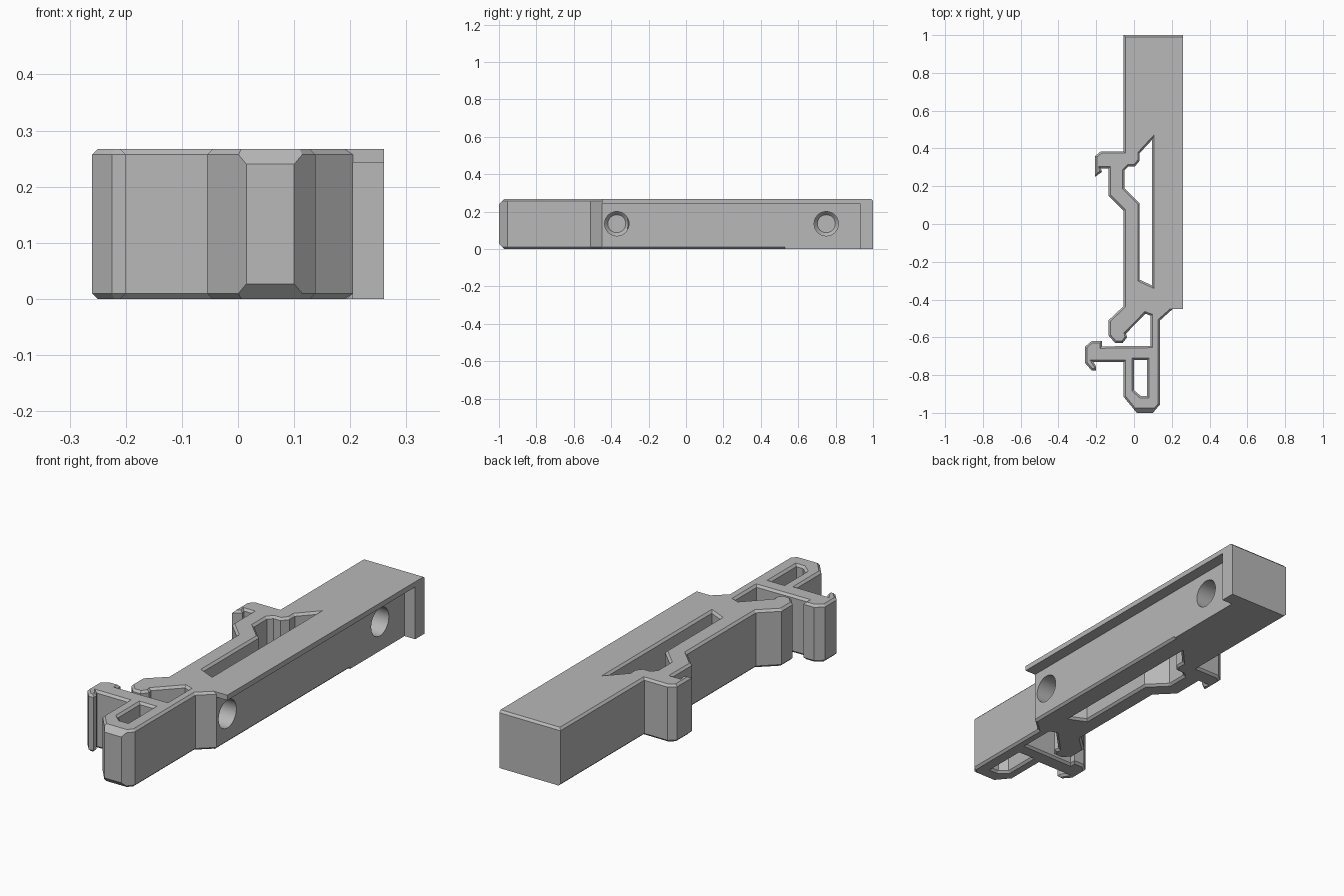
import bpy, bmesh, math
from mathutils import Vector

if "Cube" in bpy.data.objects:
    bpy.data.objects.remove(bpy.data.objects["Cube"])

HEIGHT = 0.267
CHAMFER = 0.01

grey = bpy.data.materials.new("plain_grey")
grey.use_nodes = True
colour = (0.48, 0.48, 0.48, 1)
grey.diffuse_color = colour
grey.node_tree.nodes["Principled BSDF"].inputs["Base Color"].default_value = colour


def inset(points, distances):
    """Move every edge of a counter-clockwise loop inward by its own distance."""
    count = len(points)
    lines = []
    for i in range(count):
        start, end = Vector(points[i]), Vector(points[(i + 1) % count])
        direction = (end - start).normalized()
        normal = Vector((-direction.y, direction.x))
        lines.append((start + normal * distances[i], direction))
    result = []
    for i in range(count):
        (p, d), (q, e) = lines[i - 1], lines[i]
        cross = d.x * e.y - d.y * e.x
        t = ((q.x - p.x) * e.y - (q.y - p.y) * e.x) / cross
        result.append(p + d * t)
    return result


def loft(name, levels):
    """Closed solid through matching loops given as (height, points)."""
    bm = bmesh.new()
    rings = [[bm.verts.new((p[0], p[1], z)) for p in loop] for z, loop in levels]
    for low, high in zip(rings, rings[1:]):
        for i in range(len(low)):
            j = (i + 1) % len(low)
            bm.faces.new((low[i], low[j], high[j], high[i]))
    bm.faces.new(rings[0][::-1])
    bm.faces.new(rings[-1])
    bmesh.ops.recalc_face_normals(bm, faces=bm.faces)
    mesh = bpy.data.meshes.new(name)
    bm.to_mesh(mesh)
    bm.free()
    mesh.materials.append(grey)
    obj = bpy.data.objects.new(name, mesh)
    bpy.context.collection.objects.link(obj)
    return obj


def box(name, low, high):
    (x0, y0, z0), (x1, y1, z1) = low, high
    loop = [(x0, y0), (x1, y0), (x1, y1), (x0, y1)]
    return loft(name, [(z0, loop), (z1, loop)])


def cut(target, cutter):
    bpy.context.view_layer.objects.active = target
    mod = target.modifiers.new("cut", "BOOLEAN")
    mod.operation = "DIFFERENCE"
    mod.solver = "EXACT"
    mod.object = cutter
    bpy.ops.object.modifier_apply(modifier=mod.name)
    bpy.data.objects.remove(cutter)


# Clip outline: rear hook, spring arm, release latch, front hook, nose, mounting bar
outline = [
    (-0.055, 1), (-0.055, 0.385), (-0.175, 0.385), (-0.206, 0.36),
    (-0.206, 0.25), (-0.17, 0.275), (-0.175, 0.295), (-0.135, 0.295),
    (-0.135, 0.15), (-0.055, 0.07), (-0.055, -0.435), (-0.135, -0.51),
    (-0.135, -0.59), (-0.1, -0.63), (-0.06, -0.63), (-0.037, -0.6),
    (-0.042, -0.58), (0.06, -0.475), (0.088, -0.485), (0.088, -0.645),
    (-0.17, -0.648), (-0.17, -0.62), (-0.225, -0.62), (-0.26, -0.65),
    (-0.26, -0.735), (-0.225, -0.775), (-0.2, -0.775), (-0.2, -0.755),
    (-0.215, -0.73), (-0.055, -0.73), (-0.055, -0.915), (0.015, -1),
    (0.1, -1), (0.138, -0.955), (0.138, -0.51), (0.205, -0.45),
    (0.26, -0.45), (0.26, 1),
]
bottom = [CHAMFER] * (len(outline) - 3) + [0, 0, 0]
top = bottom[:-1] + [CHAMFER]
clip = loft("rail_clip_body", [
    (0, inset(outline, bottom)), (CHAMFER, outline),
    (HEIGHT - CHAMFER, outline), (HEIGHT, inset(outline, top)),
])

# Through slots with flared rims
spring_slot = [
    (0.095, -0.325), (0.095, 0.445), (0.03, 0.375), (0.03, 0.335),
    (0.005, 0.305), (-0.03, 0.305), (-0.05, 0.285), (-0.05, 0.19),
    (0.03, 0.11), (0.03, -0.295),
]
nose_slot = [(0, -0.72), (0, -0.88), (0.035, -0.91), (0.07, -0.91), (0.07, -0.72)]
for slot in (spring_slot, nose_slot):
    flare = inset(slot, [-2 * CHAMFER] * len(slot))
    cut(clip, loft("slot_cutter", [
        (-CHAMFER, flare), (CHAMFER, slot),
        (HEIGHT - CHAMFER, slot), (HEIGHT + CHAMFER, flare),
    ]))

# Recess in the mounting side, leaving a top lip and an end lip
cut(clip, box("recess_cutter", (0.205, -0.6, -0.1), (0.4, 0.93, 0.243)))


def bevel_cutter(low, high, location, axis):
    cutter = box("bevel_cutter", low, high)
    cutter.rotation_euler[axis] = math.radians(45)
    cutter.location = location
    bpy.context.view_layer.update()
    return cutter


# Chamfer along the lower mounting edge
s = CHAMFER / math.sqrt(2)
cut(clip, bevel_cutter((-s, -0.45, -s), (s, 0.53, s), (0.205, 0, 0), 1))

# Deeper chamfers on the nose tip
s = 0.027 / math.sqrt(2)
for z in (0, HEIGHT):
    cut(clip, bevel_cutter((-0.2, -s, -s), (0.2, s, s), (0.06, -1, z), 0))

# Blind screw holes with tapered ends
def circle(radius, sides=32):
    angles = [math.tau * i / sides for i in range(sides)]
    return [(radius * math.cos(a), radius * math.sin(a)) for a in angles]


for y in (-0.37, 0.75):
    hole = loft("hole_cutter", [(0.05, circle(0.048)), (0.07, circle(0.065)), (0.23, circle(0.065))])
    hole.rotation_euler.y = math.radians(90)
    hole.location = (0, y, 0.135)
    bpy.context.view_layer.update()
    cut(clip, hole)

# Smooth only the round holes
bpy.ops.object.select_all(action="DESELECT")
clip.select_set(True)
bpy.context.view_layer.objects.active = clip
bpy.ops.object.shade_smooth_by_angle(angle=math.radians(20))
